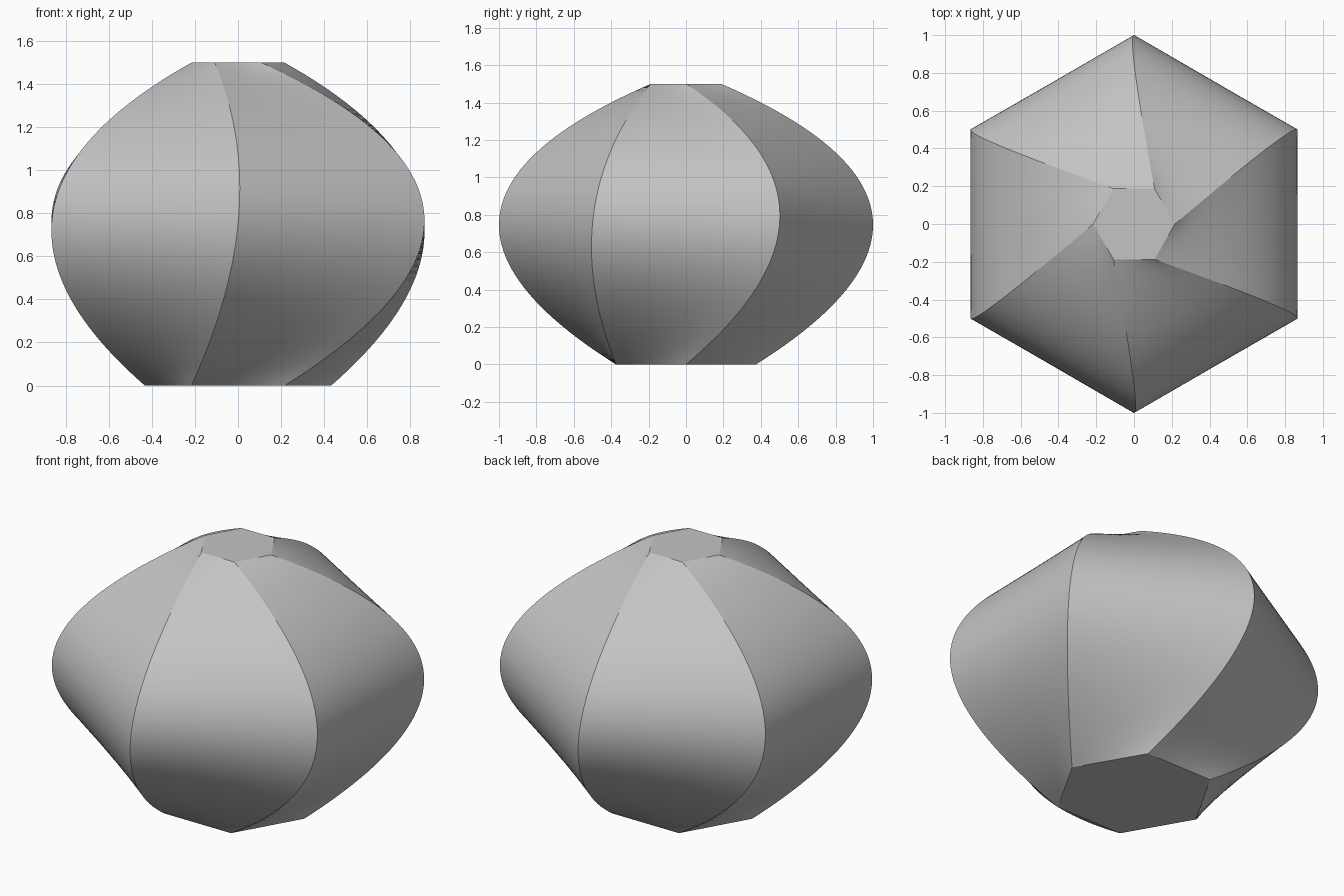
import bpy
import bmesh
import math
from mathutils import Vector

cube = bpy.data.objects.get("Cube")
if cube:
    bpy.data.objects.remove(cube, do_unlink=True)

SIDES = 6
RINGS = 48      # levels up the body
ACROSS = 8      # divisions along each side

# Three hexagonal sections: radius, height, twist in degrees
SECTIONS = [(0.433, 0.0, 0), (1.0, 0.75, 30), (0.2165, 1.5, 0)]
KNOT = 0.47     # where the widest section falls along the loft


def corner(side, t):
    """Point on one ridge, a quadratic through the three section corners."""
    a, b, c = (
        Vector((r * math.cos(math.radians(60 * side + turn)),
                r * math.sin(math.radians(60 * side + turn)), z))
        for r, z, turn in SECTIONS)
    return (a * ((t - KNOT) * (t - 1) / KNOT)
            + b * (t * (t - 1) / (KNOT * (KNOT - 1)))
            + c * (t * (t - KNOT) / (1 - KNOT)))


# Stack of twisted hexagonal rings
bm = bmesh.new()
rings = []
for i in range(RINGS + 1):
    t = i / RINGS
    ring = []
    for s in range(SIDES):
        start, end = corner(s, t), corner(s + 1, t)
        ring += [bm.verts.new(start.lerp(end, k / ACROSS)) for k in range(ACROSS)]
    rings.append(ring)

# Curved walls between the rings
count = SIDES * ACROSS
for low, high in zip(rings, rings[1:]):
    for k in range(count):
        n = (k + 1) % count
        bm.faces.new((low[k], low[n], high[n], high[k]))

# Flat base and top
caps = [bm.faces.new(rings[0][::-1]), bm.faces.new(rings[-1])]
for cap in caps:
    for edge in cap.edges:
        edge.smooth = False

mesh = bpy.data.meshes.new("twisted_hexagonal_body")
bm.to_mesh(mesh)
bm.free()
body = bpy.data.objects.new("twisted_hexagonal_body", mesh)
bpy.context.collection.objects.link(body)

# Plain grey finish
grey = bpy.data.materials.new("plain_grey")
grey.use_nodes = True
colour = (0.55, 0.55, 0.55, 1)
grey.diffuse_color = colour
grey.node_tree.nodes["Principled BSDF"].inputs["Base Color"].default_value = colour
mesh.materials.append(grey)

# Smooth walls with crisp ridges
bpy.ops.object.select_all(action="DESELECT")
body.select_set(True)
bpy.context.view_layer.objects.active = body
bpy.ops.object.shade_smooth_by_angle(angle=math.radians(25))
